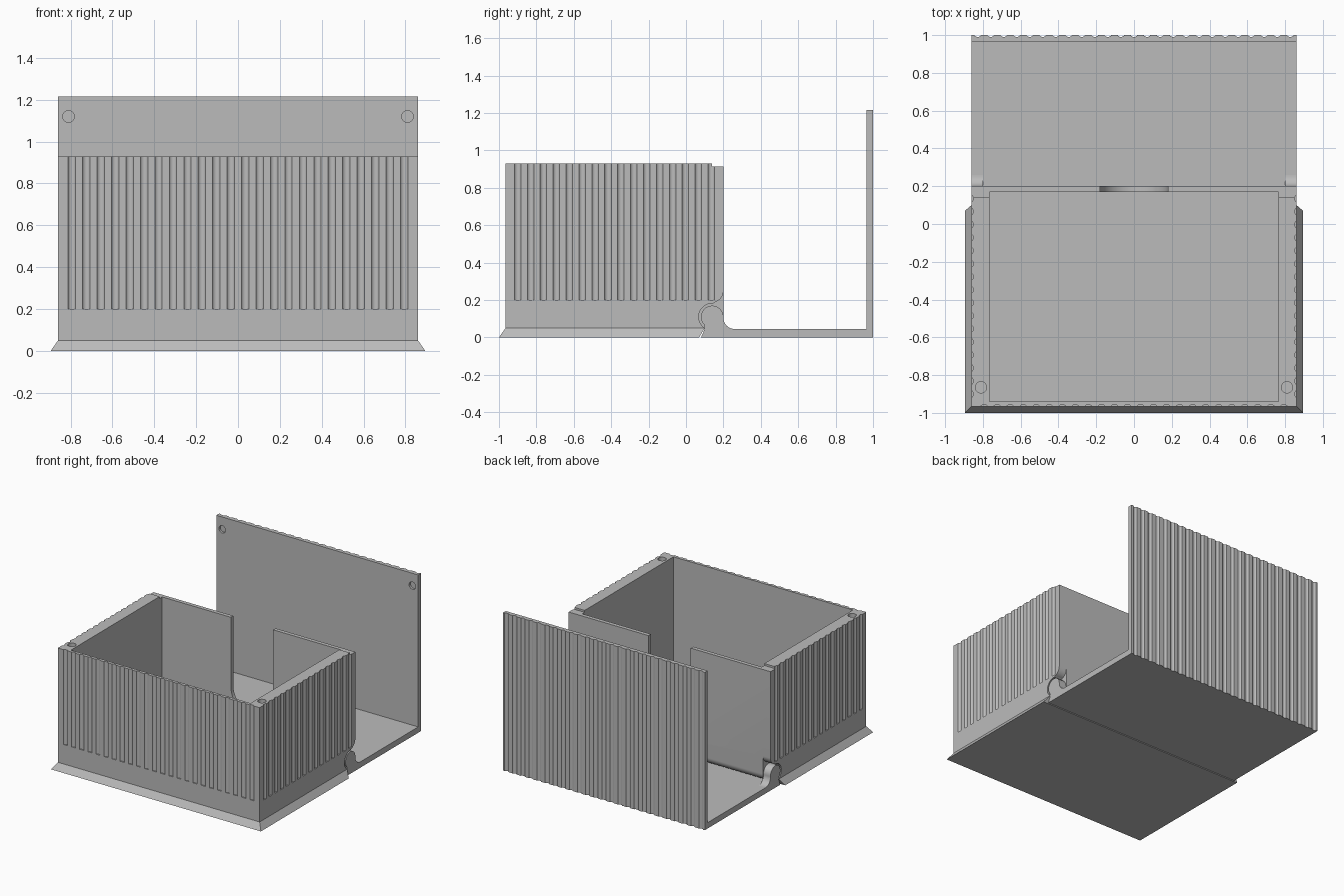
import bpy, bmesh
from math import cos, sin, radians

if "Cube" in bpy.data.objects:
    bpy.data.objects.remove(bpy.data.objects["Cube"], do_unlink=True)

grey = bpy.data.materials.new("plain grey")
grey.use_nodes = True
grey.diffuse_color = (0.5, 0.5, 0.5, 1)
grey.node_tree.nodes["Principled BSDF"].inputs["Base Color"].default_value = grey.diffuse_color

W = 0.86                 # half width of the case
HINGE = (0.14, 0.11)     # hinge axis as (y, z)


def arc(c, r, a, b, n=12):
    """Points on an arc from angle a to b in degrees."""
    angles = [radians(a + (b - a) * i / n) for i in range(n + 1)]
    return [(c[0] + r * cos(t), c[1] + r * sin(t)) for t in angles]


def circle(c, r, n=24):
    return arc(c, r, 0, 360, n)[:-1]


def prism(bm, pts, axis, lo, hi):
    """Extrude a closed profile along one axis."""
    def place(p, d):
        co = list(p)
        co.insert("xyz".index(axis), d)
        return co
    a = [bm.verts.new(place(p, lo)) for p in pts]
    b = [bm.verts.new(place(p, hi)) for p in pts]
    faces = [bm.faces.new(a), bm.faces.new(b[::-1])]
    for i in range(len(pts)):
        j = (i + 1) % len(pts)
        faces.append(bm.faces.new((a[i], b[i], b[j], a[j])))
    bmesh.ops.recalc_face_normals(bm, faces=faces)


def make(name, bm):
    me = bpy.data.meshes.new(name)
    bm.to_mesh(me)
    bm.free()
    me.materials.append(grey)
    ob = bpy.data.objects.new(name, me)
    bpy.context.scene.collection.objects.link(ob)
    return ob


def solid(name, *prisms):
    bm = bmesh.new()
    for p in prisms:
        prism(bm, *p)
    return make(name, bm)


def combine(ob, other, op="DIFFERENCE"):
    """Apply a boolean and remove the cutter."""
    mod = ob.modifiers.new("cut", "BOOLEAN")
    mod.object, mod.operation, mod.solver = other, op, "EXACT"
    bpy.context.view_layer.objects.active = ob
    bpy.ops.object.modifier_apply(modifier=mod.name)
    bpy.data.objects.remove(other, do_unlink=True)


def rect(x0, y0, x1, y1):
    return [(x0, y0), (x1, y0), (x1, y1), (x0, y1)]


def grooves(centres, z0, z1):
    """Vertical round grooves at the given centres."""
    return solid("groove_cutter", *[(circle(c, 0.021, 16), "z", z0, z1) for c in centres])


# Box body with a rounded lower back edge
body_profile = ([(-0.965, 0), (0.07, 0), (0.1, 0.05)] + arc(HINGE, 0.06, -90, 0)
                + [(0.2, 0.915), (0.14, 0.915), (0.14, 0.93), (-0.965, 0.93)])
body = solid("box_body", (body_profile, "x", -W, W))
combine(body, solid("cavity_cutter", (rect(-0.765, -0.94, 0.765, 0.17), "z", 0.08, 1.2)))

# Round-bottomed cable slot in the back wall
slot = arc((0, 0.38), 0.18, 180, 360, 24) + [(0.18, 1.2), (-0.18, 1.2)]
combine(body, solid("slot_cutter", (slot, "y", 0.1, 0.3)))

# Hinge sockets at both lower back corners
socket = ([(0.071, -0.05), (0.071, 0.002), (0.1, 0.05)] + arc(HINGE, 0.072, 225, 85, 20)
          + arc((0.135, 0.25), 0.065, -75, 0) + [(0.3, 0.25), (0.3, -0.05)])
combine(body, solid("socket_cutter", (socket, "x", -0.95, -0.795), (socket, "x", 0.795, 0.95)))

# Magnet holes in the front corners of the rim
combine(body, solid("rim_hole_cutter", *[(circle((s * 0.81, -0.865), 0.03), "z", 0.88, 1.0)
                                         for s in (-1, 1)]))

# Decorative grooves on the front and the sides
PITCH = 0.069
OUT = 0.011
front = [((i - 11.5) * PITCH, -0.965 - OUT) for i in range(24)]
sides = [(s * (W + OUT), -0.9 + i * PITCH) for s in (-1, 1) for i in range(16)]
combine(body, grooves(front + sides, 0.2, 1.0))

# Sloped skirt around the foot of the box
bm = bmesh.new()
low = [bm.verts.new((x, y, 0)) for x, y in rect(-0.895, -1, 0.895, 0.07)]
high = [bm.verts.new((x, y, 0.05)) for x, y in rect(-W, -0.965, W, 0.1)]
bm.faces.new(low[::-1])
bm.faces.new(high)
for i in range(4):
    j = (i + 1) % 4
    bm.faces.new((low[i], low[j], high[j], high[i]))
bmesh.ops.recalc_face_normals(bm, faces=bm.faces)
skirt = make("foot_skirt", bm)

# Folded-out lid: back plate and upright panel
lid_profile = [(0.08, 0), (1, 0), (1, 1.215), (0.965, 1.215), (0.965, 0.045), (0.1, 0.045)]
lid = solid("lid", (lid_profile, "x", -W, W))
back = [((i - 12) * PITCH, 1 + OUT) for i in range(25)]
combine(lid, grooves(back, -0.1, 1.4))
combine(lid, solid("panel_hole_cutter", *[(circle((s * 0.81, 1.12), 0.028), "y", 0.9, 0.982)
                                          for s in (-1, 1)]))

# Hinge ears with a fillet onto the back plate
ear = ([(0.082, 0.002), (0.1, 0.045)] + arc(HINGE, 0.06, 225, 0, 24)
       + arc((0.26, 0.105), 0.06, 180, 270) + [(0.26, 0.002)])
ears = solid("hinge_ears", (ear, "x", -W, -0.8), (ear, "x", 0.8, W))

# Smooth the round parts and keep the edges sharp
bpy.ops.object.select_all(action="DESELECT")
for ob in (body, skirt, lid, ears):
    ob.select_set(True)
bpy.context.view_layer.objects.active = body
bpy.ops.object.shade_smooth_by_angle(angle=radians(30))
